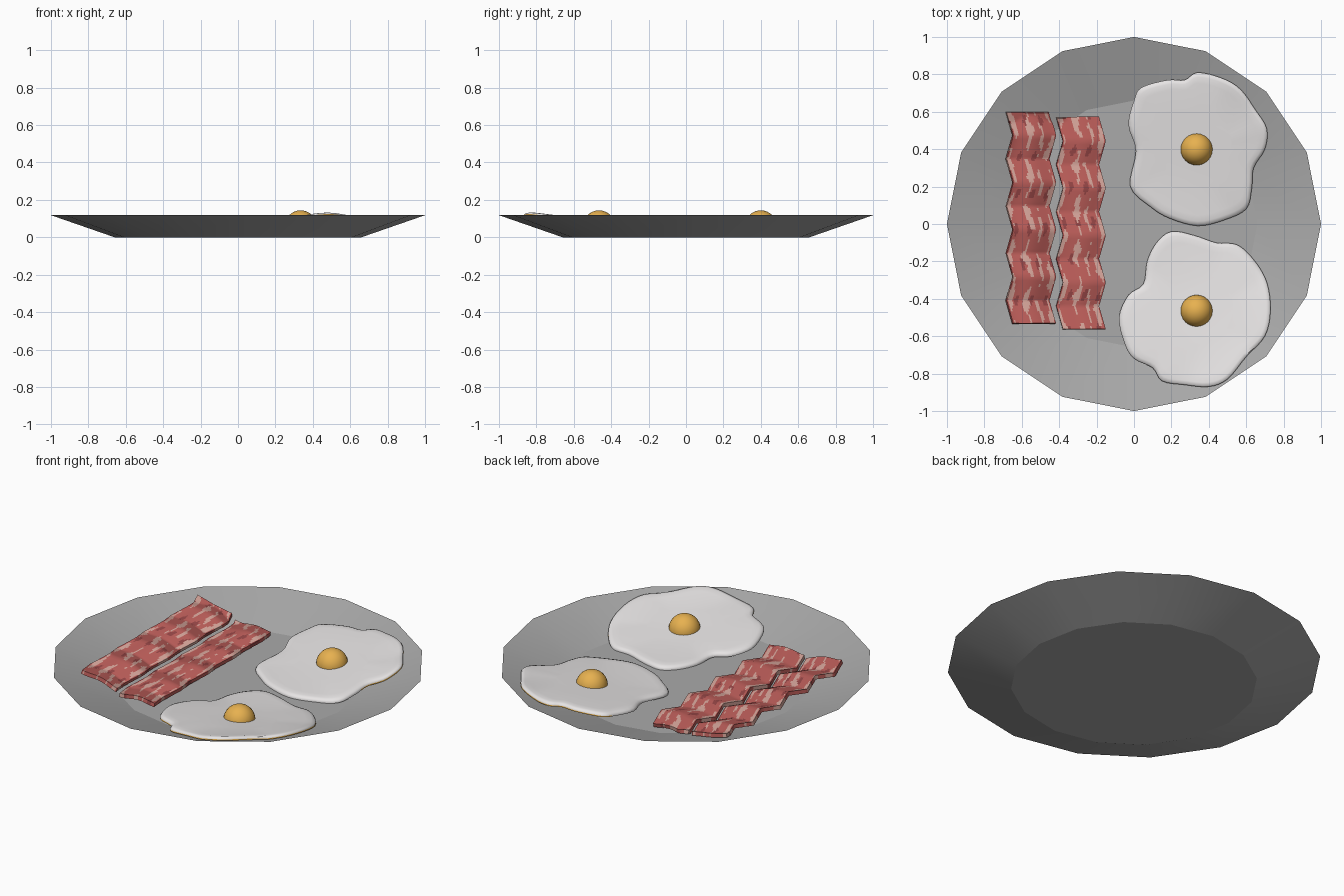
import bpy, bmesh, math
from mathutils import Vector

cube = bpy.data.objects.get("Cube")
if cube:
    bpy.data.objects.remove(cube)

SIDES, FLOOR_R, FLOOR_Z, RIM_Z = 16, 0.66, 0.012, 0.118


def material(name, colour):
    mat = bpy.data.materials.new(name)
    mat.use_nodes = True
    rgba = (*colour, 1)
    mat.diffuse_color = rgba
    node = next(n for n in mat.node_tree.nodes if n.type == 'BSDF_PRINCIPLED')
    node.inputs["Base Color"].default_value = rgba
    return mat


grey = material("plate grey", (0.4, 0.4, 0.4))
white = material("egg white", (0.8, 0.78, 0.78))
yellow = material("yolk yellow", (0.8, 0.44, 0.08))
red = material("bacon red", (0.5, 0.11, 0.1))
dark_red = material("bacon dark red", (0.3, 0.06, 0.06))
pale = material("bacon fat", (0.66, 0.37, 0.32))


def finish(bm, name, mats, angle, thickness=0):
    mesh = bpy.data.meshes.new(name)
    if not thickness:
        bmesh.ops.recalc_face_normals(bm, faces=bm.faces)
    bm.to_mesh(mesh)
    bm.free()
    obj = bpy.data.objects.new(name, mesh)
    bpy.context.collection.objects.link(obj)
    for mat in mats:
        mesh.materials.append(mat)
    bpy.ops.object.select_all(action='DESELECT')
    obj.select_set(True)
    bpy.context.view_layer.objects.active = obj
    if thickness:
        mod = obj.modifiers.new("thickness", 'SOLIDIFY')
        mod.thickness = thickness
        mod.offset = 1
        bpy.ops.object.modifier_apply(modifier=mod.name)
    bpy.ops.object.shade_smooth_by_angle(angle=math.radians(angle))
    return obj


def bridge(bm, a, b):
    """Join two closed rings of vertices with quads."""
    n = len(a)
    return [bm.faces.new((a[i], a[(i + 1) % n], b[(i + 1) % n], b[i])) for i in range(n)]


def dish_z(x, y):
    """Height of the plate's upper surface."""
    step = math.tau / SIDES
    off = (math.atan2(y, x) % step) - step / 2
    r = math.hypot(x, y) * math.cos(off) / math.cos(step / 2)
    return FLOOR_Z + max(0, r - FLOOR_R) / (1 - FLOOR_R) * (RIM_Z - FLOOR_Z)


# Plate: thin faceted dish meeting at a sharp rim
bm = bmesh.new()
rings = []
for r, z in ((FLOOR_R, 0), (1, RIM_Z), (FLOOR_R, FLOOR_Z)):
    angles = [math.tau * i / SIDES for i in range(SIDES)]
    rings.append([bm.verts.new((r * math.cos(a), r * math.sin(a), z)) for a in angles])
bridge(bm, rings[0], rings[1])
bridge(bm, rings[1], rings[2])
bm.faces.new(rings[0])
bm.faces.new(rings[2])
finish(bm, "plate", [grey], 15)


def smooth_loop(points, steps=4):
    """Closed spline through the given points."""
    pts = [Vector(p) for p in points]
    n, out = len(pts), []
    for i in range(n):
        a, b, c, d = (pts[(i + k) % n] for k in (-1, 0, 1, 2))
        for s in range(steps):
            t = s / steps
            out.append((2 * b + (c - a) * t + (2 * a - 5 * b + 4 * c - d) * t ** 2
                        + (3 * b - a - 3 * c + d) * t ** 3) / 2)
    return out


# Fried eggs: wobbly white leaning on the plate wall, domed yolk
def fried_egg(name, outline, centre, slope):
    cx, cy = centre
    loop = smooth_loop(outline)
    bm = bmesh.new()
    rings = []
    for scale, h in ((0.97, 0.002), (1, 0.003), (1, 0.01), (0.985, 0.019), (0.94, 0.025),
                     (0.86, 0.027), (0.5, 0.027)):
        ring = []
        for p in loop:
            x, y = cx + (p.x - cx) * scale, cy + (p.y - cy) * scale
            plane = 0.043 + slope * (y - cy) + 0.03 * (x - cx)
            ring.append(bm.verts.new((x, y, max(plane, dish_z(x, y)) + h)))
        rings.append(ring)
    for k in range(len(rings) - 1):
        for face in bridge(bm, rings[k], rings[k + 1]):
            mid = face.calc_center_median()
            # Fried lower edge shows on the outer side
            face.material_index = int(k < 2 and math.hypot(mid.x, mid.y) > 0.68)
    bm.faces.new(rings[0])
    bm.faces.new(rings[-1])
    finish(bm, name + "_white", [white, yellow], 50)

    bm = bmesh.new()
    bmesh.ops.create_uvsphere(bm, u_segments=24, v_segments=16, radius=0.086)
    low = [v for v in bm.verts if v.co.z < -0.02]
    bmesh.ops.delete(bm, geom=low, context='VERTS')
    yolk = finish(bm, name + "_yolk", [yellow], 60)
    yolk.location = (cx, cy, 0.058)


back_outline = ((.34, .81), (.47, .78), (.57, .72), (.65, .61), (.71, .51), (.7, .4), (.64, .3),
                (.63, .19), (.6, .08), (.48, .02), (.34, -.01), (.19, .03), (.09, .09),
                (-.02, .2), (.01, .39), (-.03, .53), (0, .66), (.04, .73), (.18, .77), (.27, .77))
front_outline = ((.2, -.04), (.32, -.06), (.44, -.1), (.55, -.11), (.64, -.19), (.71, -.31),
                 (.73, -.46), (.7, -.6), (.6, -.71), (.5, -.83), (.4, -.87), (.27, -.86),
                 (.15, -.84), (.1, -.77), (0, -.72), (-.05, -.64), (-.08, -.5), (-.03, -.38),
                 (.05, -.32), (.07, -.2), (.12, -.1))
fried_egg("back_egg", back_outline, (0.335, 0.4), 0.11)
fried_egg("front_egg", front_outline, (0.335, -0.465), -0.11)


# Bacon: zigzag strips with ragged fat streaks
def bacon_colour(u, t, seed):
    for i, (place, width) in enumerate(((.06, .06), (.45, .06), (.68, .03), (.93, .06))):
        drift = 0.025 * math.sin(23 * t + i * 2 + seed) + 0.012 * math.sin(71 * t + i)
        swell = 0.6 + 0.6 * math.sin(31 * t + 5 * i + seed) + 0.25 * math.sin(83 * t + i)
        if abs(u - place - drift) < width * swell:
            return 2
    return int(math.sin(37 * t + seed) + math.sin(19 * u + 11 * t) > 1.5)


def bacon(name, x_mid, y_top, z_mid, tilt, seed):
    length, width, bends, sub, cols = 1.135, 0.228, 9, 8, 28
    rows = bends * sub
    bm = bmesh.new()
    grid = []
    for j in range(rows + 1):
        phase = (j / sub) % 2
        shift = 1 - 2 * abs(1 - phase)          # -1 is left and low, +1 is right and high
        shift = -1 + 2 * (1 - abs(1 - phase))
        y = y_top - length * j / rows
        row = []
        for i in range(cols + 1):
            u = i / cols
            x = x_mid + (u - 0.5) * width + 0.018 * shift
            z = z_mid + tilt * (0.5 - u) + 0.011 * shift
            z += 0.007 * math.cos(math.tau * (u - 0.55))
            row.append(bm.verts.new((x, y, max(z, dish_z(x, y) + 0.003))))
        grid.append(row)
    for j in range(rows):
        for i in range(cols):
            face = bm.faces.new((grid[j][i], grid[j + 1][i], grid[j + 1][i + 1], grid[j][i + 1]))
            face.material_index = bacon_colour((i + 0.5) / cols, (j + 0.5) / rows, seed)
    finish(bm, name, [red, dark_red, pale], 40, thickness=0.022)


bacon("outer_bacon", -0.555, 0.6, 0.064, 0.05, 0)
bacon("inner_bacon", -0.285, 0.57, 0.034, 0, 2)
